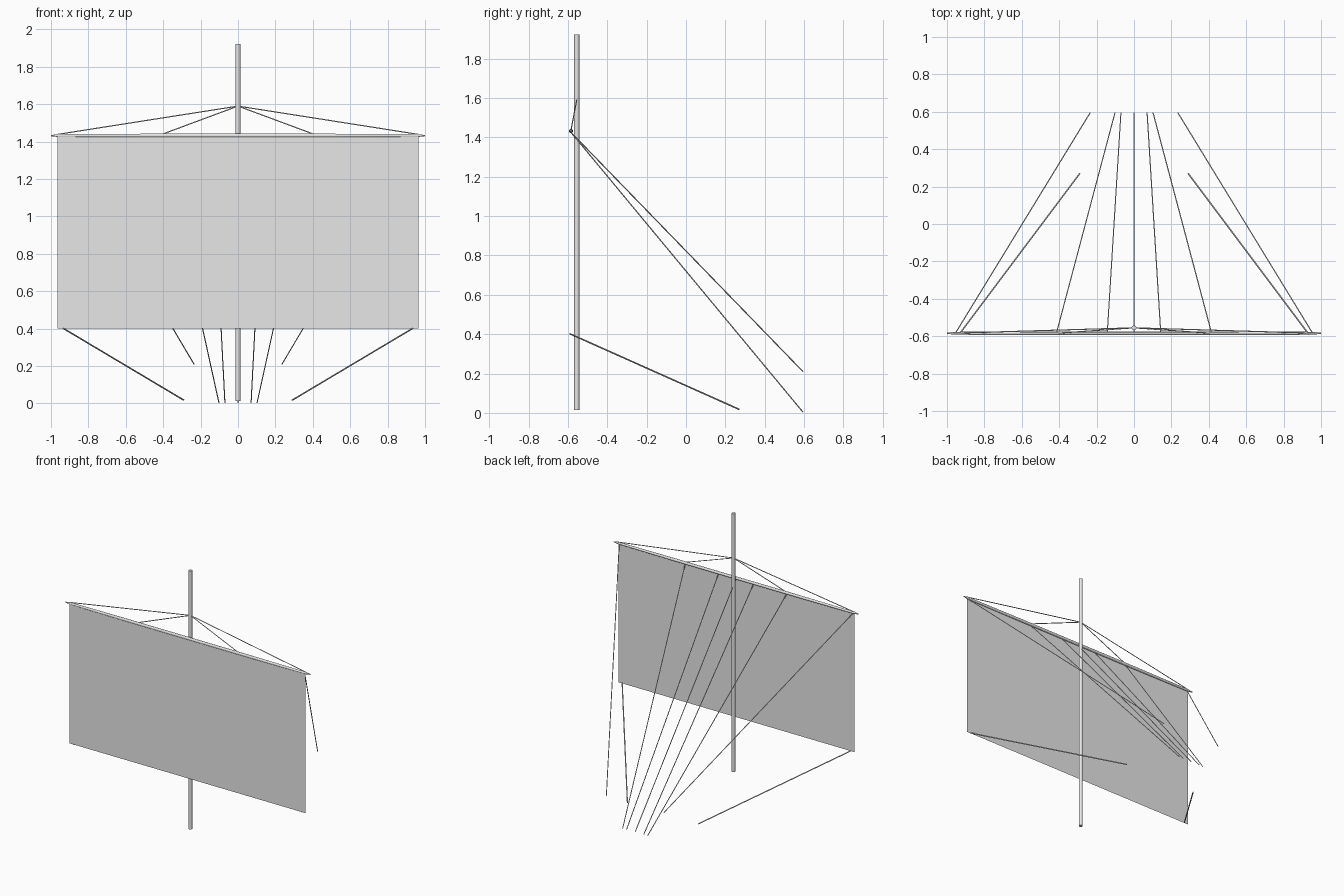
import bpy, bmesh
from mathutils import Vector

if "Cube" in bpy.data.objects:
    bpy.data.objects.remove(bpy.data.objects["Cube"])

grey = bpy.data.materials.new("light_grey")
grey.diffuse_color = (0.8, 0.8, 0.8, 1)
grey.use_nodes = True
grey.node_tree.nodes["Principled BSDF"].inputs["Base Color"].default_value = grey.diffuse_color


def finish(name, bm):
    mesh = bpy.data.meshes.new(name)
    bm.to_mesh(mesh)
    bm.free()
    mesh.materials.append(grey)
    ob = bpy.data.objects.new(name, mesh)
    bpy.context.collection.objects.link(ob)
    return ob


def smooth(ob):
    bpy.ops.object.select_all(action='DESELECT')
    ob.select_set(True)
    bpy.context.view_layer.objects.active = ob
    bpy.ops.object.shade_smooth_by_angle()


def spar(name, stations, sides):
    """Round bar through a list of (point, radius) stations on a straight line."""
    bm = bmesh.new()
    pts = [Vector(p) for p, r in stations]
    axis = (pts[-1] - pts[0]).normalized()
    u = axis.orthogonal().normalized()
    v = axis.cross(u)
    rings = []
    for p, (_, r) in zip(pts, stations):
        ring = bmesh.ops.create_circle(bm, segments=sides, radius=r)["verts"]
        for q in ring:
            q.co = p + u * q.co.x + v * q.co.y
        rings.append(ring)
    for a, b in zip(rings, rings[1:]):
        for i in range(sides):
            j = (i + 1) % sides
            bm.faces.new((a[i], a[j], b[j], b[i]))
    bm.faces.new(rings[0][::-1])
    bm.faces.new(rings[-1])
    bmesh.ops.recalc_face_normals(bm, faces=bm.faces)
    ob = finish(name, bm)
    smooth(ob)
    return ob


def rope(name, a, b, r=0.003):
    return spar(name, [(a, r), (b, r)], 6)


MAST_Y, YARD_Y, YARD_Z, SAIL_Y = -0.555, -0.584, 1.432, -0.59

# Mast
spar("mast", [((0, MAST_Y, 0.014), 0.013), ((0, MAST_Y, 1.922), 0.013)], 16)

# Yard, tapering to its tips
half = [(1.0, 0.003), (0.96, 0.008), (0.5, 0.0105)]
profile = [(-x, r) for x, r in half] + [(x, r) for x, r in reversed(half)]
spar("yard", [((x, YARD_Y, YARD_Z), r) for x, r in profile], 12)

# Square sail, a single flat sheet
bm = bmesh.new()
bm.faces.new([bm.verts.new((x, SAIL_Y, z)) for x, z in
              ((-0.965, 0.4), (0.965, 0.4), (0.965, 1.428), (-0.965, 1.428))])
finish("sail", bm)

# Rigging, mirrored left and right
for side, s in (("left", -1), ("right", 1)):
    top = (0, MAST_Y, 1.59)
    rope("outer_lift_" + side, top, (s * 0.97, YARD_Y, 1.438))
    rope("inner_lift_" + side, top, (s * 0.41, YARD_Y, 1.438))
    rope("brace_" + side, (s * 0.955, YARD_Y, 1.425), (s * 0.235, 0.594, 0.21))
    rope("sheet_" + side, (s * 0.935, SAIL_Y, 0.402), (s * 0.29, 0.27, 0.018), 0.004)
    rope("outer_bunt_line_" + side, (s * 0.415, YARD_Y, 1.425), (s * 0.102, 0.594, 0.004))
    rope("inner_bunt_line_" + side, (s * 0.143, YARD_Y, 1.425), (s * 0.07, 0.594, 0.004))
rope("middle_bunt_line", (0, YARD_Y, 1.425), (0, 0.594, 0.004))
